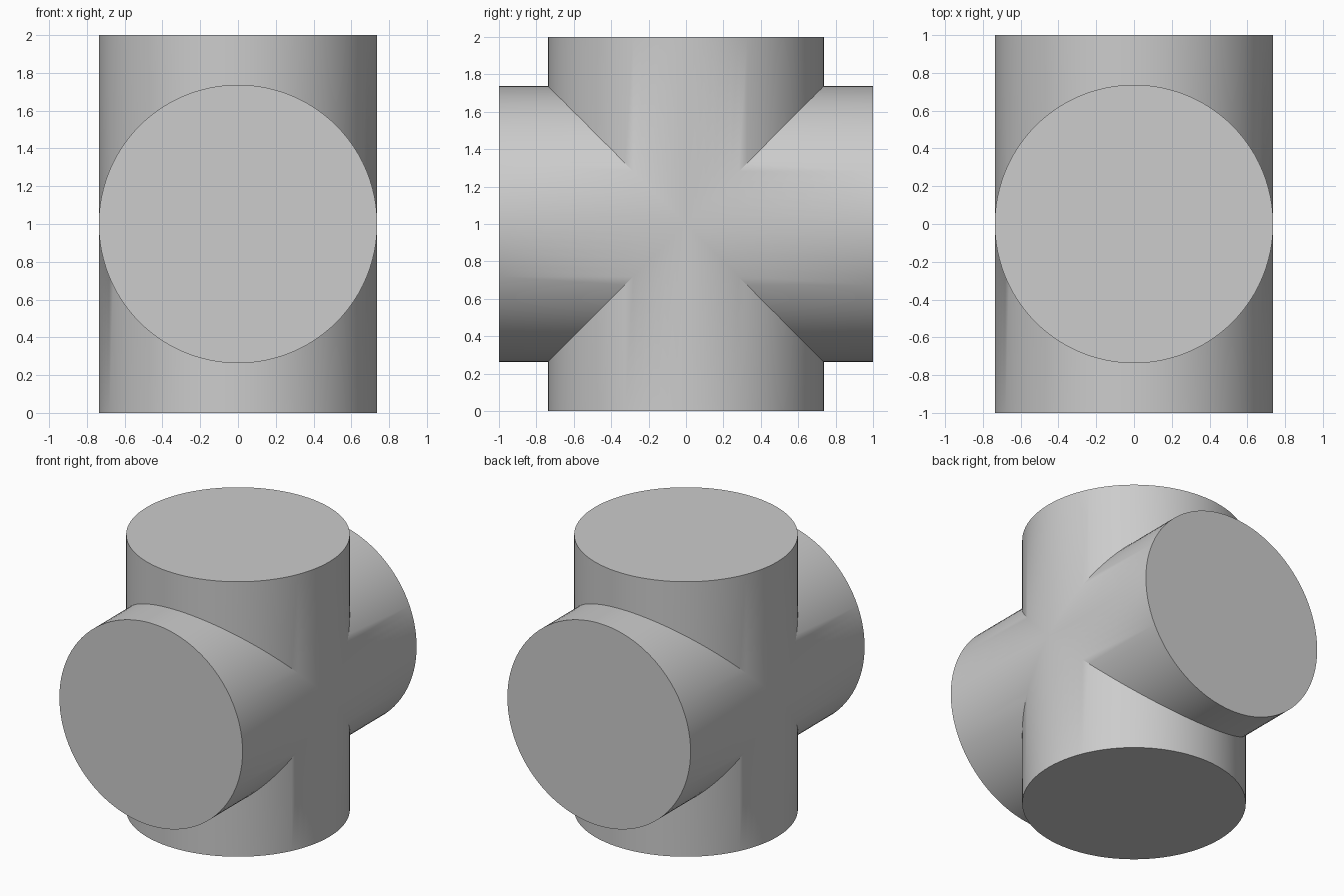
import bpy
import bmesh
from math import sin, cos, pi, radians
from mathutils import Matrix, Vector

RADIUS = 0.737
HALF_LENGTH = 1.0
SEGMENTS = 96

cube = bpy.data.objects.get("Cube")
if cube:
    bpy.data.objects.remove(cube, do_unlink=True)

grey = bpy.data.materials.new("plain grey")
grey.use_nodes = True
colour = (0.604, 0.604, 0.604, 1)
grey.diffuse_color = colour
grey.node_tree.nodes["Principled BSDF"].inputs["Base Color"].default_value = colour


def add_arm(bm, turn):
    """One capped pipe arm, its root mitred along the seam with its neighbours."""
    rot = Matrix.Rotation(turn, 3, 'X')
    root, tip = [], []
    for i in range(SEGMENTS):
        a = 2 * pi * i / SEGMENTS
        x, y = RADIUS * cos(a), RADIUS * sin(a)
        root.append(bm.verts.new(rot @ Vector((x, y, abs(y)))))
        tip.append(bm.verts.new(rot @ Vector((x, y, HALF_LENGTH))))
    for i in range(SEGMENTS):
        j = (i + 1) % SEGMENTS
        bm.faces.new((root[i], root[j], tip[j], tip[i]))
    bm.faces.new(tip)


# Four equal arms welded into one cross-shaped body
bm = bmesh.new()
for k in range(4):
    add_arm(bm, k * pi / 2)
bmesh.ops.remove_doubles(bm, verts=bm.verts, dist=0.0001)
bmesh.ops.recalc_face_normals(bm, faces=bm.faces)
bmesh.ops.translate(bm, verts=bm.verts, vec=(0, 0, HALF_LENGTH))

mesh = bpy.data.meshes.new("crossed_cylinders")
bm.to_mesh(mesh)
bm.free()
mesh.materials.append(grey)
body = bpy.data.objects.new("crossed_cylinders", mesh)
bpy.context.collection.objects.link(body)

# Smooth walls, crisp rims and seams
bpy.ops.object.select_all(action='DESELECT')
body.select_set(True)
bpy.context.view_layer.objects.active = body
bpy.ops.object.shade_smooth_by_angle(angle=radians(30))
